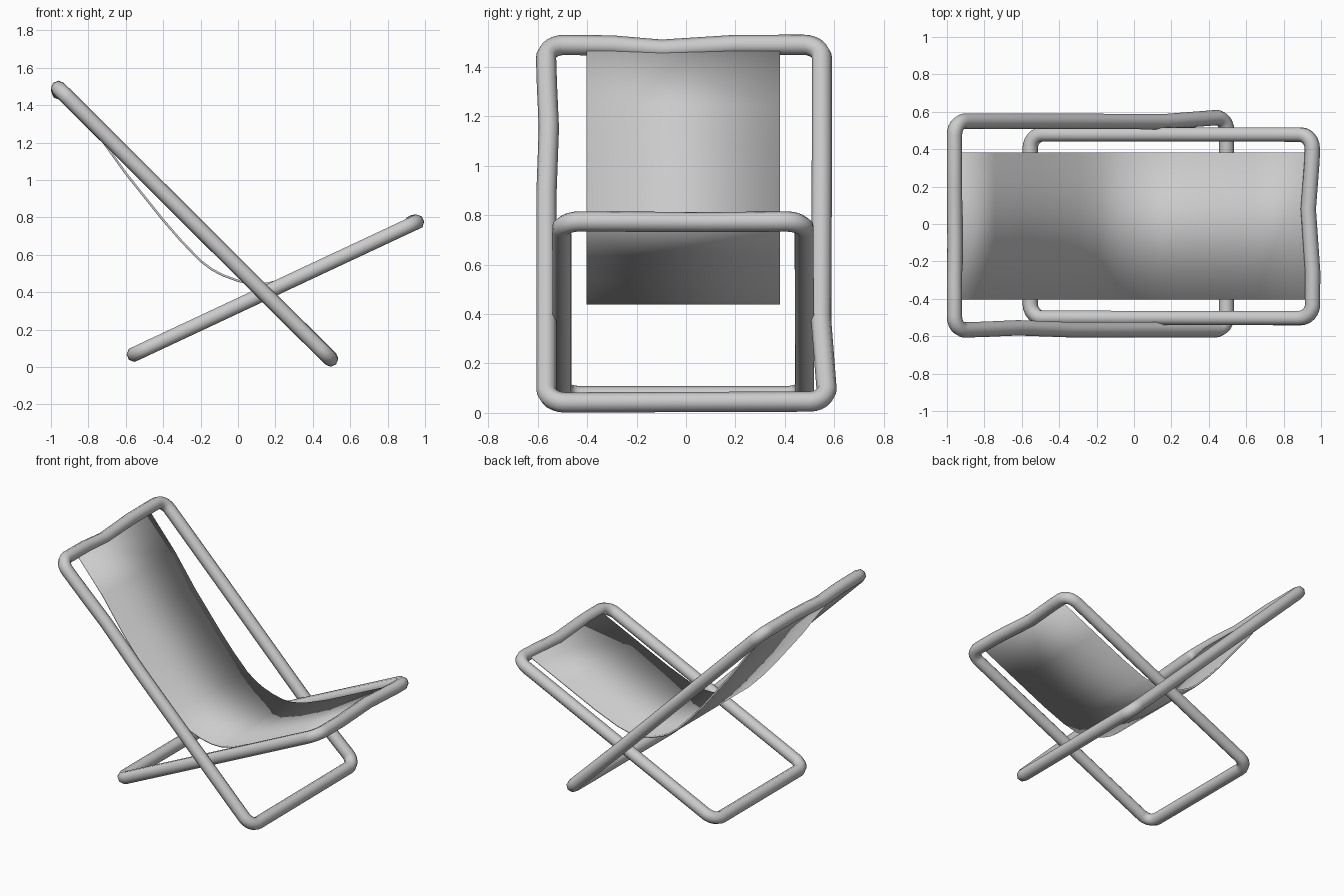
import bpy, bmesh, math
from mathutils import Vector

if "Cube" in bpy.data.objects:
    bpy.data.objects.remove(bpy.data.objects["Cube"])

TUBE_R = 0.041


def rounded_loop(points):
    """Closed path; each point is (x, y, z, corner radius), radius 0 = plain bend."""
    path = []
    n = len(points)
    for i, (x, y, z, r) in enumerate(points):
        c = Vector((x, y, z))
        if r == 0:
            path.append(c)
            continue
        d1 = (Vector(points[i - 1][:3]) - c).normalized()
        d2 = (Vector(points[(i + 1) % n][:3]) - c).normalized()
        for k in range(7):
            a = math.radians(15 * k)
            path.append(c + r * (d1 + d2) - r * (d2 * math.cos(a) + d1 * math.sin(a)))
    return path


def smooth(obj, angle=40):
    bpy.ops.object.select_all(action='DESELECT')
    obj.select_set(True)
    bpy.context.view_layer.objects.active = obj
    bpy.ops.object.shade_smooth_by_angle(angle=math.radians(angle))


def tube_frame(name, points):
    curve = bpy.data.curves.new(name, 'CURVE')
    curve.dimensions = '3D'
    curve.bevel_depth = TUBE_R
    curve.bevel_resolution = 2
    path = rounded_loop(points)
    spline = curve.splines.new('POLY')
    spline.points.add(len(path) - 1)
    for p, co in zip(spline.points, path):
        p.co = (*co, 1)
    spline.use_cyclic_u = True
    obj = bpy.data.objects.new(name, curve)
    bpy.context.collection.objects.link(obj)
    bpy.context.view_layer.objects.active = obj
    obj.select_set(True)
    bpy.ops.object.convert(target='MESH')
    obj = bpy.context.object
    obj.name = name
    smooth(obj, 60)
    return obj


# Tall back frame, slightly bent tubing
R = 0.075
tube_frame("back_frame", [
    (0.495, -0.565, 0.042, R),
    (-0.35, -0.565, 0.883, 0),
    (-0.62, -0.555, 1.152, 0),
    (-0.80, -0.563, 1.331, 0),
    (-0.96, -0.568, 1.490, R),
    (-0.96, -0.30, 1.487, 0),
    (-0.957, -0.10, 1.470, 0),
    (-0.96, 0.20, 1.489, 0),
    (-0.96, 0.550, 1.490, R),
    (-0.50, 0.550, 1.032, 0),
    (0.16, 0.547, 0.375, 0),
    (0.495, 0.573, 0.046, R),
])

# Lower seat frame, narrower, with a dented front bar
tube_frame("seat_frame", [
    (-0.555, -0.502, 0.068, R),
    (0.955, -0.503, 0.775, R),
    (0.955, -0.25, 0.774, 0),
    (0.932, 0.08, 0.772, 0),
    (0.952, 0.34, 0.774, 0),
    (0.955, 0.478, 0.775, R),
    (-0.555, 0.480, 0.068, R),
])

# Hanging fabric sling
profile = [(-0.945, 1.475), (-0.75, 1.245), (-0.6, 1.035), (-0.4, 0.785),
           (-0.3, 0.670), (-0.2, 0.567), (-0.14, 0.522), (-0.08, 0.490),
           (0.0, 0.461), (0.08, 0.445), (0.15, 0.445), (0.25, 0.468),
           (0.42, 0.535), (0.65, 0.642), (0.935, 0.775)]
bm = bmesh.new()
rows = [[bm.verts.new((x, y, z)) for y in (-0.403, 0.381)] for x, z in profile]
for a, b in zip(rows, rows[1:]):
    bm.faces.new((a[0], b[0], b[1], a[1]))
mesh = bpy.data.meshes.new("fabric_sling")
bm.to_mesh(mesh)
bm.free()
sling = bpy.data.objects.new("fabric_sling", mesh)
bpy.context.collection.objects.link(sling)
mod = sling.modifiers.new("thickness", 'SOLIDIFY')
mod.thickness = 0.012
mod.offset = 0
smooth(sling)
